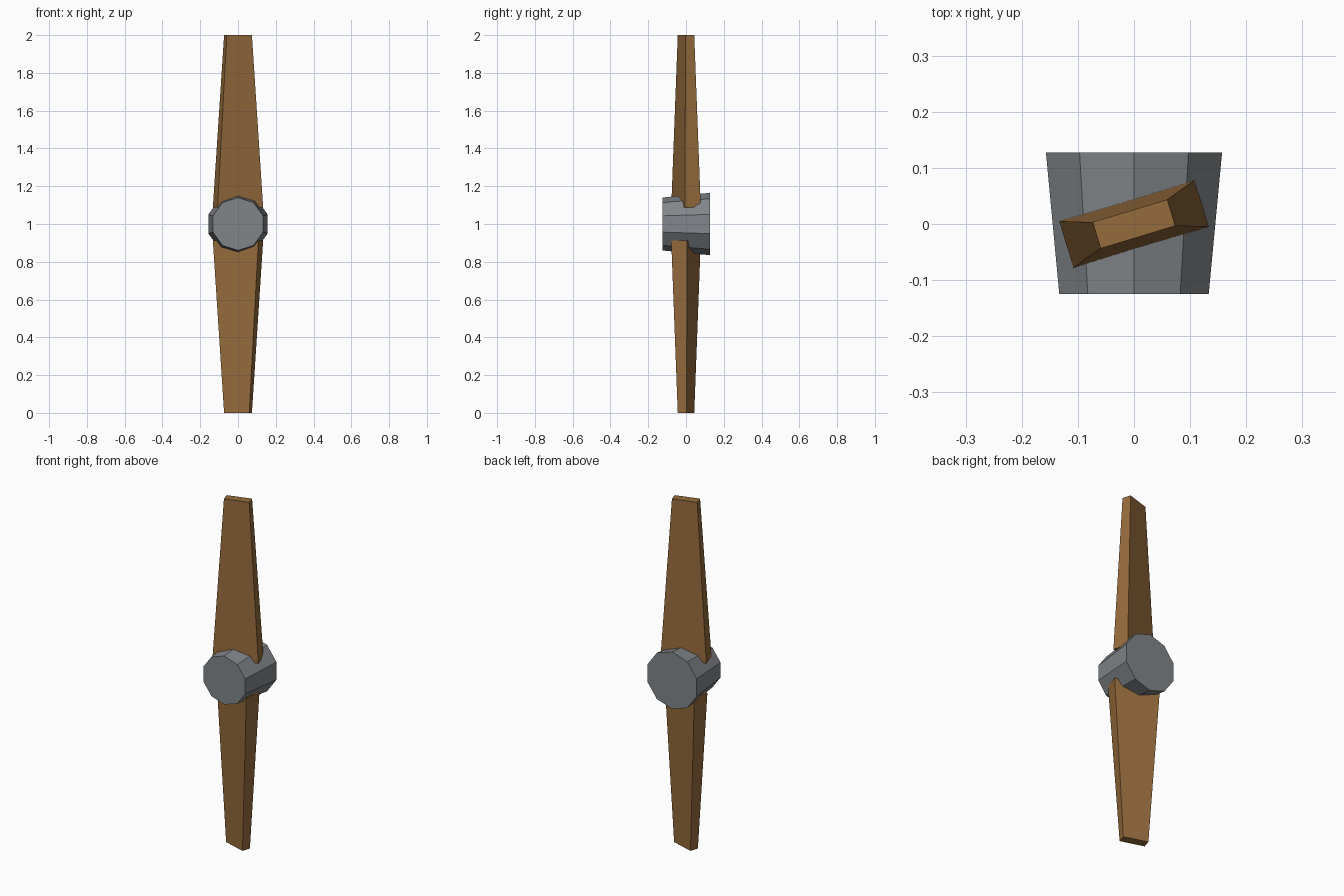
import bpy, bmesh, math
from mathutils import Matrix, Vector

if "Cube" in bpy.data.objects:
    bpy.data.objects.remove(bpy.data.objects["Cube"])


def material(name, color):
    m = bpy.data.materials.new(name)
    m.diffuse_color = color
    m.use_nodes = True
    m.node_tree.nodes["Principled BSDF"].inputs["Base Color"].default_value = m.diffuse_color
    return m


def finish(name, bm, mat=None):
    bmesh.ops.recalc_face_normals(bm, faces=bm.faces)
    me = bpy.data.meshes.new(name)
    bm.to_mesh(me)
    bm.free()
    ob = bpy.data.objects.new(name, me)
    bpy.context.collection.objects.link(ob)
    if mat:
        me.materials.append(mat)
    return ob


wood = material("wood", (0.30, 0.145, 0.045, 1))
metal = material("dark_metal", (0.22, 0.235, 0.25, 1))
CENTRE = Matrix.Translation((0, 0, 1))

# Hub: ten-sided tapered drum, wider at the back
bm = bmesh.new()
rings = []
for y, r in ((-0.125, 0.14), (0.127, 0.165)):
    rings.append([bm.verts.new((r * math.sin(i * math.tau / 10), y,
                                1 + r * math.cos(i * math.tau / 10))) for i in range(10)])
for i in range(10):
    j = (i + 1) % 10
    bm.faces.new((rings[0][i], rings[0][j], rings[1][j], rings[1][i]))
for ring in rings:
    bm.faces.new(ring)
finish("hub", bm, metal)


# Blades: pitched, tapering bars; the lower one is the upper turned half way round
def blade(name, turn):
    bm = bmesh.new()
    bmesh.ops.create_cube(bm, size=1)
    pitch = Matrix.Rotation(math.radians(16.9), 4, 'Z')
    for v in bm.verts:
        width, depth, z = (0.139, 0.049, 1.0) if v.co.z > 0 else (0.252, 0.087, 0.087)
        v.co = pitch @ Vector((v.co.x * width, v.co.y * depth, z))
    bm.transform(CENTRE @ Matrix.Rotation(turn, 4, 'Y'))
    finish(name, bm, wood)


blade("upper_blade", 0)
blade("lower_blade", math.pi)
